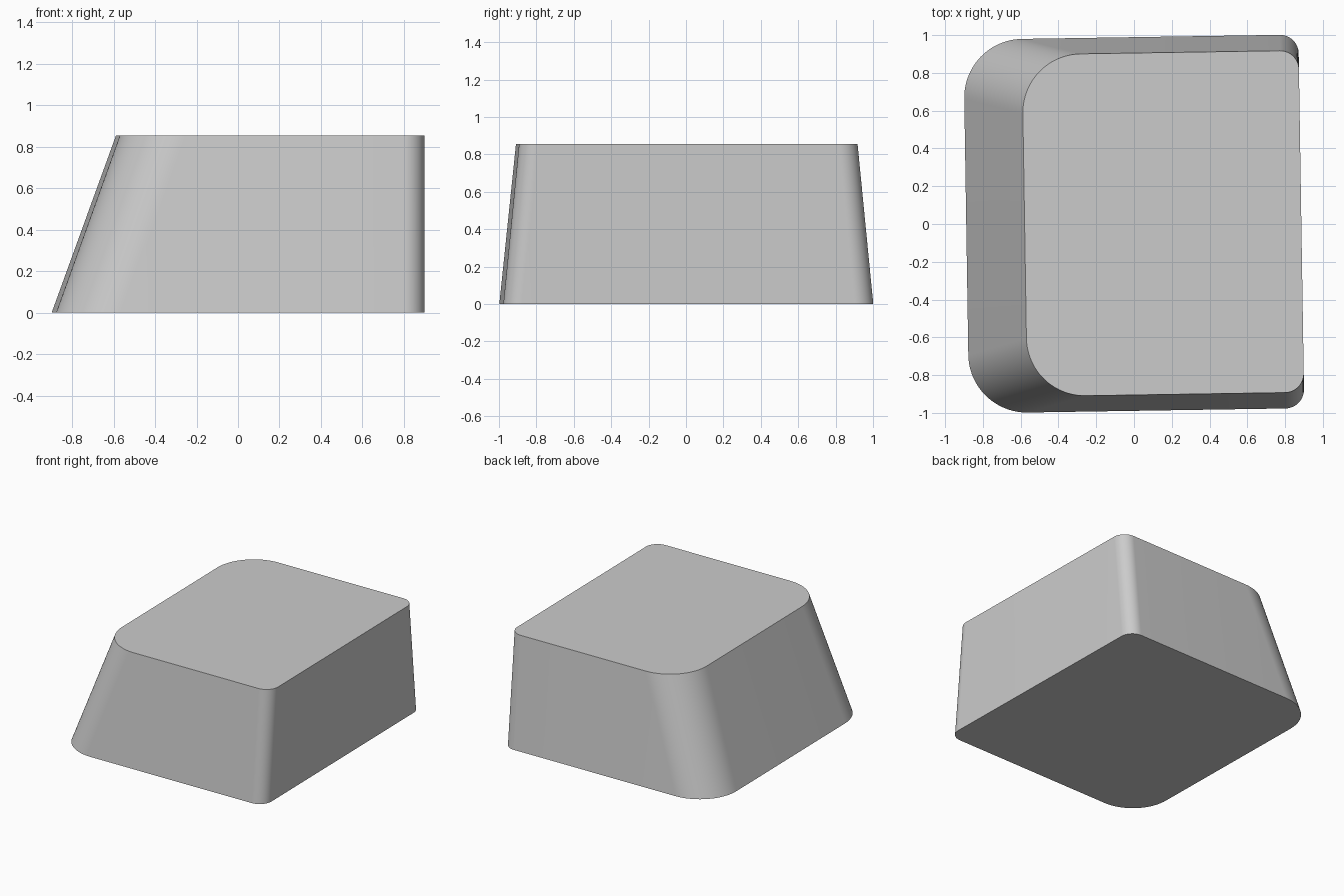
import bpy, bmesh
from math import cos, sin, pi, radians

if "Cube" in bpy.data.objects:
    bpy.data.objects.remove(bpy.data.objects["Cube"], do_unlink=True)

HEIGHT = 0.855
RIGHT_EDGE = 0.886
STEPS = 24


def rounded_outline(left, half_depth, big=0.31, small=0.1):
    """Rectangle outline with large corners on -x and small ones on +x."""
    corners = [(RIGHT_EDGE, 1, small), (left, 1, big),
               (left, -1, big), (RIGHT_EDGE, -1, small)]
    points = []
    for i, (x, side, r) in enumerate(corners):
        cx = x - r if x > 0 else x + r
        cy = side * (half_depth - r)
        for k in range(STEPS + 1):
            a = (i + k / STEPS) * pi / 2
            points.append((cx + r * cos(a), cy + r * sin(a)))
    return points


# Plain grey material
grey = bpy.data.materials.new("light grey")
grey.use_nodes = True
colour = (0.6, 0.6, 0.6, 1)
grey.diffuse_color = colour
grey.node_tree.nodes["Principled BSDF"].inputs["Base Color"].default_value = colour

# Tapered block: loft from the wide base to the narrower top
bm = bmesh.new()
base = [bm.verts.new((x, y, 0)) for x, y in rounded_outline(-0.888, 0.989)]
top = [bm.verts.new((x, y, HEIGHT)) for x, y in rounded_outline(-0.579, 0.905)]
bm.faces.new(base[::-1])
bm.faces.new(top)
for i in range(len(base)):
    j = (i + 1) % len(base)
    bm.faces.new((base[i], base[j], top[j], top[i]))
mesh = bpy.data.meshes.new("tapered_block")
bm.to_mesh(mesh)
bm.free()
mesh.materials.append(grey)

block = bpy.data.objects.new("tapered_block", mesh)
bpy.context.collection.objects.link(block)
block.rotation_euler.z = radians(0.9)

# Smooth corners, crisp rims
bpy.ops.object.select_all(action="DESELECT")
block.select_set(True)
bpy.context.view_layer.objects.active = block
bpy.ops.object.shade_smooth_by_angle(angle=radians(30))
